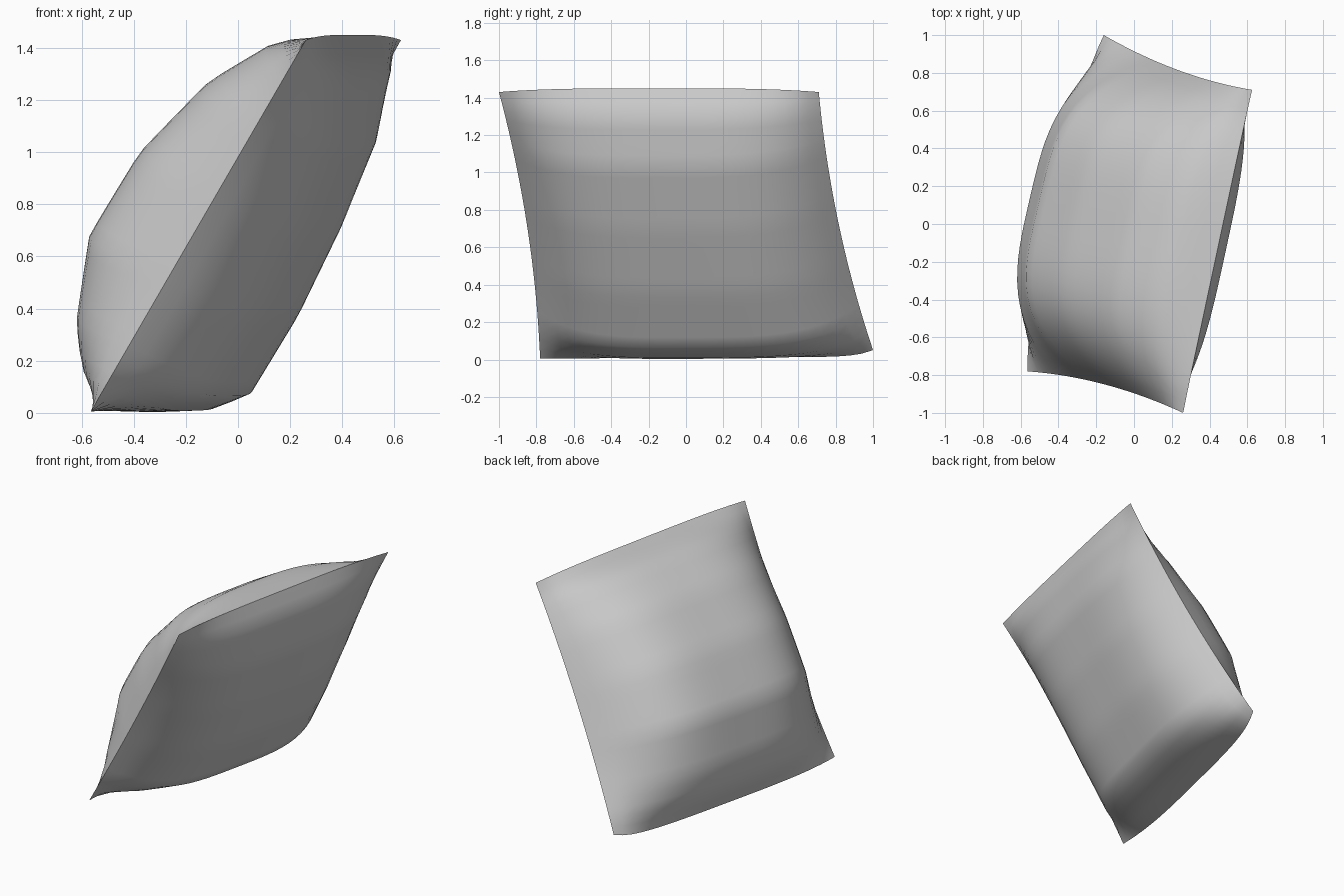
import bpy, bmesh
from mathutils import Vector

if "Cube" in bpy.data.objects:
    bpy.data.objects.remove(bpy.data.objects["Cube"])

# Four pointed corners of the leaning cushion
TOP_BACK = Vector((0.625, 0.71, 1.43))
TOP_FRONT = Vector((0.26, -1.0, 1.43))
LOW_FRONT = Vector((-0.565, -0.78, 0.005))
LOW_BACK = Vector((-0.16, 1.0, 0.015))

# Middle cross-section of each panel: (t along the height, x, z)
BACK = [(0, -.42, .01), (.08, -.53, .19), (.17, -.555, .36), (.36, -.505, .69),
        (.56, -.31, 1.01), (.76, -.05, 1.28), (.91, .20, 1.43), (1, .44, 1.45)]
FRONT = [(0, -.42, .01), (.06, -.20, .0), (.14, -.03, .06), (.34, .155, .36),
         (.57, .32, .70), (.79, .45, 1.03), (.93, .485, 1.30), (1, .44, 1.45)]


def section(points, t):
    for (t0, x0, z0), (t1, x1, z1) in zip(points, points[1:]):
        if t <= t1:
            k = (t - t0) / (t1 - t0)
            return x0 + (x1 - x0) * k, z0 + (z1 - z0) * k
    return points[-1][1:]


def seam_sheet(s, t):
    low = LOW_FRONT.lerp(LOW_BACK, (s + 1) / 2)
    top = TOP_FRONT.lerp(TOP_BACK, (s + 1) / 2)
    p = low.lerp(top, t)
    p.y -= 0.16 * s * t * (1 - t)                 # side seams pulled inwards
    p.z += 0.035 * max(s, 0) ** 10 * (1 - t) ** 2  # one low corner lifts
    return p


def surface(points, s, t):
    mid = seam_sheet(0, t)
    x, z = section(points, t)
    dx, dz = x - mid.x, z - mid.z
    # stuffing fades towards the side seams, leaving pinched ears at the corners
    power = 2.6 + 4.8 * t * (1 - t) if points is BACK else 3.5
    if t in (0, 1):
        power = 3.5
    full = 1 - abs(s) ** power
    return seam_sheet(s, t) + Vector((dx, -0.2 * dx, dz)) * full


# Both panels, welded along the seam
bm = bmesh.new()
N = 28
for panel, flip in ((BACK, True), (FRONT, False)):
    grid = [[bm.verts.new(surface(panel, -1 + 2 * i / N, j / N))
             for i in range(N + 1)] for j in range(N + 1)]
    for j in range(N):
        for i in range(N):
            f = [grid[j][i], grid[j][i + 1], grid[j + 1][i + 1], grid[j + 1][i]]
            bm.faces.new(f[::-1] if flip else f)
bmesh.ops.remove_doubles(bm, verts=bm.verts, dist=0.0005)
bmesh.ops.recalc_face_normals(bm, faces=bm.faces)

mesh = bpy.data.meshes.new("cushion")
bm.to_mesh(mesh)
bm.free()
cushion = bpy.data.objects.new("cushion", mesh)
bpy.context.collection.objects.link(cushion)
bpy.context.view_layer.objects.active = cushion
cushion.select_set(True)
bpy.ops.object.shade_smooth_by_angle(angle=0.7)
